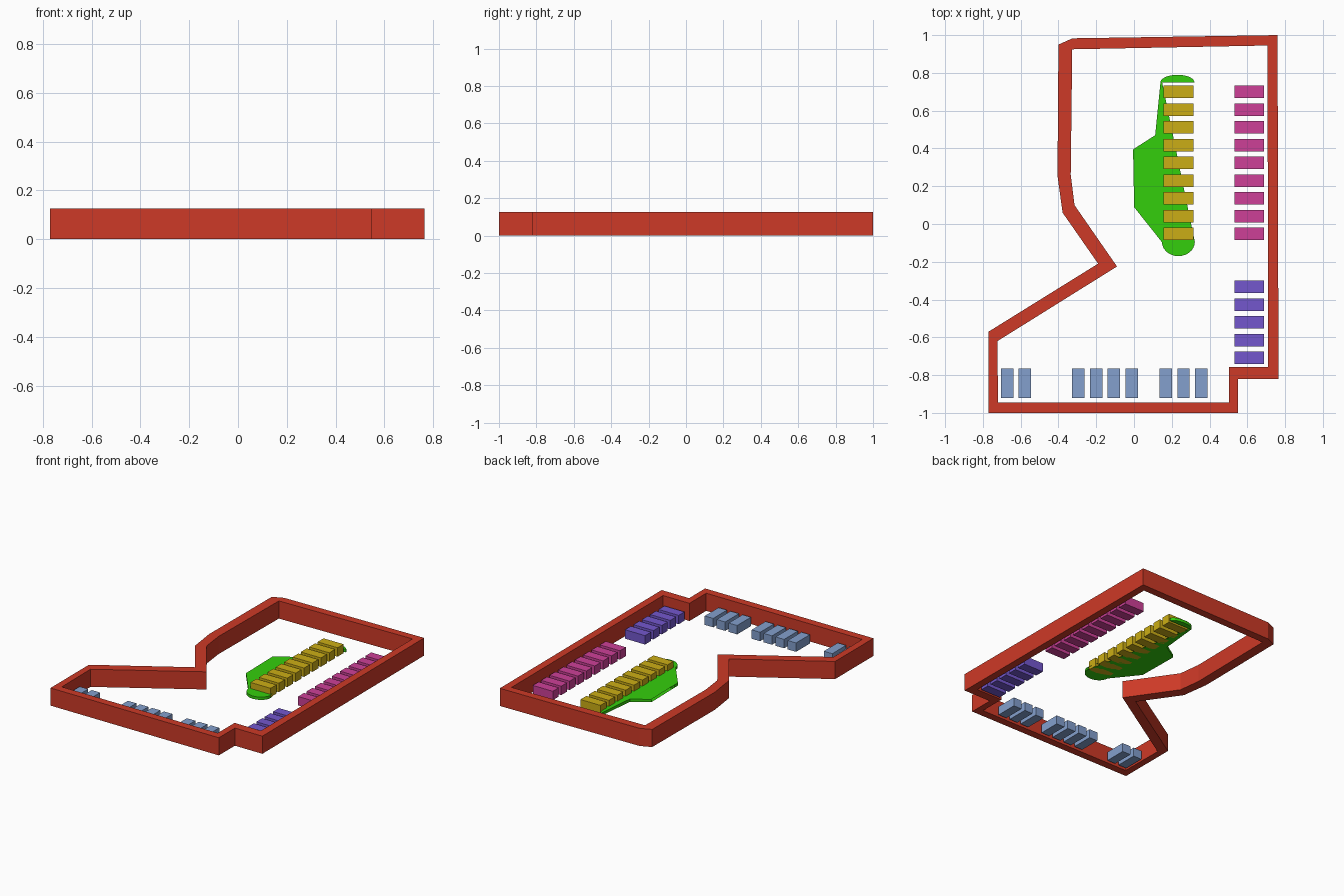
import bpy, bmesh
from math import sin, cos, pi

if "Cube" in bpy.data.objects:
    bpy.data.objects.remove(bpy.data.objects["Cube"])


def material(name, rgb):
    mat = bpy.data.materials.new(name)
    mat.diffuse_color = (*[(c / 255) ** 2.2 for c in rgb], 1)
    mat.use_nodes = True
    mat.node_tree.nodes["Principled BSDF"].inputs["Base Color"].default_value = mat.diffuse_color
    return mat


def finish(name, bm, mat):
    bmesh.ops.recalc_face_normals(bm, faces=bm.faces)
    mesh = bpy.data.meshes.new(name)
    bm.to_mesh(mesh)
    bm.free()
    mesh.materials.append(mat)
    bpy.context.collection.objects.link(bpy.data.objects.new(name, mesh))


def raise_faces(bm, height):
    """Extrude flat faces lying on z = 0 into a closed solid."""
    out = bmesh.ops.extrude_face_region(bm, geom=bm.faces[:], use_keep_orig=True)
    top = [g for g in out["geom"] if isinstance(g, bmesh.types.BMVert)]
    bmesh.ops.translate(bm, verts=top, vec=(0, 0, height))


def stalls(name, centres, size, mat):
    for i, (x, y) in enumerate(centres, 1):
        bm = bmesh.new()
        bmesh.ops.create_cube(bm, size=1)
        bmesh.ops.scale(bm, vec=(*size, STALL_H), verts=bm.verts)
        bmesh.ops.translate(bm, vec=(x, y, STALL_H / 2), verts=bm.verts)
        finish(f"{name}_{i}", bm, mat)


WALL_H, STALL_H, BED_H, PITCH = 0.125, 0.063, 0.02, 0.094

# Perimeter wall: matching outer and inner outlines
outer = [(-0.77, -1), (0.55, -1), (0.55, -0.82), (0.765, -0.82), (0.76, 1),
         (-0.325, 0.983), (-0.4, 0.95), (-0.405, 0.255), (-0.378, 0.06),
         (-0.19, -0.21), (-0.77, -0.57)]
inner = [(-0.72, -0.945), (0.503, -0.945), (0.503, -0.757), (0.71, -0.757),
         (0.707, 0.945), (-0.325, 0.925), (-0.327, 0.924), (-0.335, 0.26),
         (-0.315, 0.1), (-0.09, -0.225), (-0.723, -0.62)]
bm = bmesh.new()
a = [bm.verts.new((*p, 0)) for p in outer]
b = [bm.verts.new((*p, 0)) for p in inner]
for i in range(len(a)):
    j = (i + 1) % len(a)
    bm.faces.new((a[i], a[j], b[j], b[i]))
raise_faces(bm, WALL_H)
finish("perimeter_wall", bm, material("wall_red", (204, 60, 43)))

# Planted bed: pointed left side with a rounded cap at each end
side = [(0.14, 0.75), (0.112, 0.47), (-0.005, 0.395), (0.115, 0.255),
        (0.112, 0.23), (0, 0.13), (0, 0.09), (0.147, -0.095)]
N = 14
bottom_cap = [(0.235 - 0.087 * cos(pi * k / N), -0.095 - 0.075 * sin(pi * k / N))
              for k in range(1, N + 1)]
top_cap = [(0.23 + 0.09 * cos(pi * k / N), 0.75 + 0.04 * sin(pi * k / N))
           for k in range(N)]
bed = side + bottom_cap + [(0.149, -0.094), (0.149, 0.75)] + top_cap
bm = bmesh.new()
bm.faces.new([bm.verts.new((*p, 0)) for p in bed])
bmesh.ops.triangulate(bm, faces=bm.faces[:])
raise_faces(bm, BED_H)
finish("planted_bed", bm, material("bed_green", (55, 205, 20)))

# Rows of parking stalls
upper = [0.70 - PITCH * i for i in range(9)]
lower = [-0.333 - PITCH * i for i in range(5)]
across = (0.157, 0.066)
stalls("centre_stall", [(0.236, y) for y in upper], across,
       material("stall_yellow", (202, 172, 28)))
stalls("upper_right_stall", [(0.61, y) for y in upper], across,
       material("stall_pink", (204, 66, 150)))
stalls("lower_right_stall", [(0.61, y) for y in lower], across,
       material("stall_purple", (115, 88, 204)))
front = [start + PITCH * i for start, n in ((-0.672, 2), (-0.294, 4), (0.168, 3))
         for i in range(n)]
stalls("front_stall", [(x, -0.843) for x in front], (0.066, 0.155),
       material("stall_blue", (130, 158, 204)))
